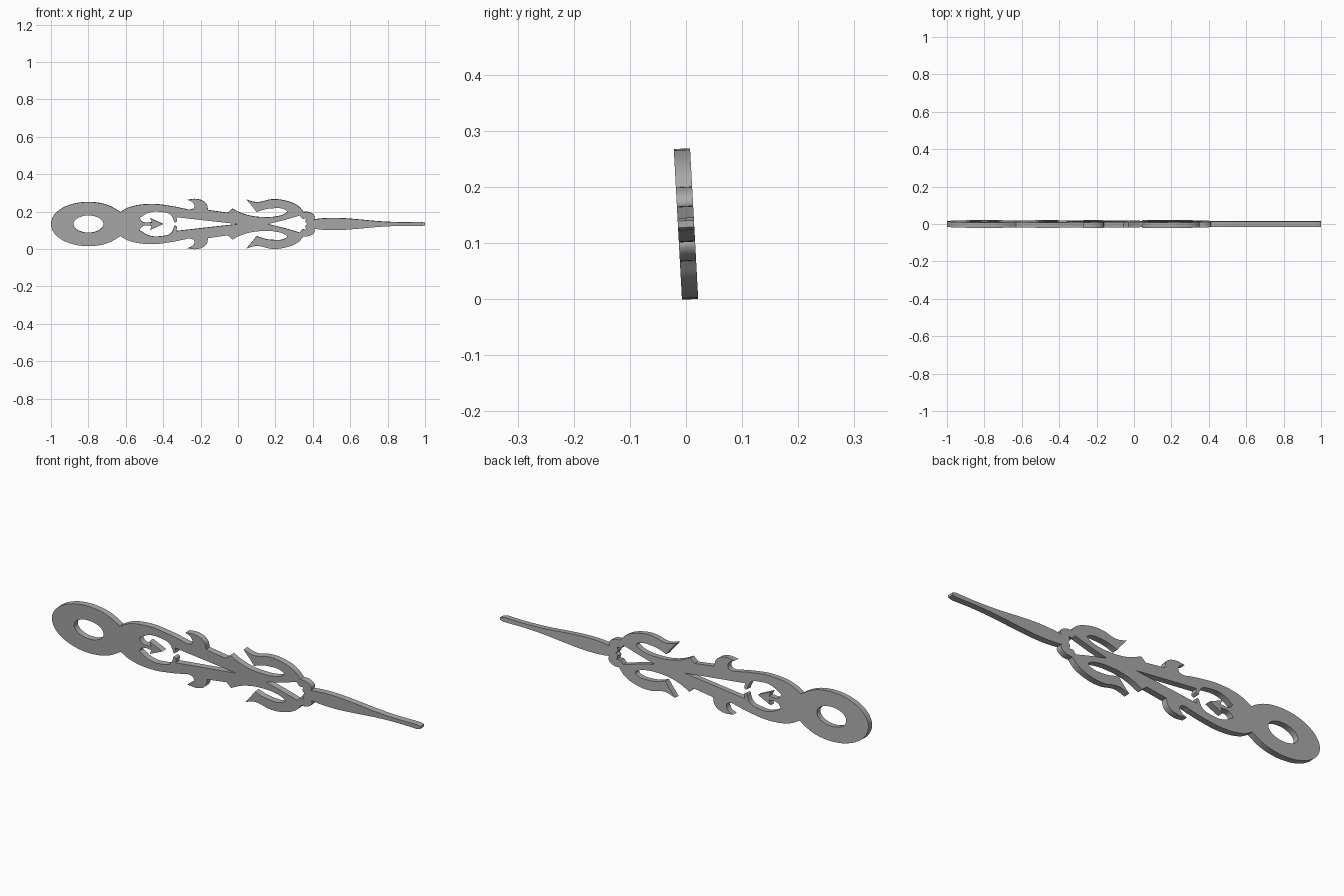
import bpy
import bmesh
import math

if "Cube" in bpy.data.objects:
    bpy.data.objects.remove(bpy.data.objects["Cube"], do_unlink=True)

HALF_THICKNESS = 0.0145
TILT = math.radians(3.1)
SMOOTH, SHARP = "AUTO", "VECTOR"


def smooth(*points):
    return [(x, h, SMOOTH) for x, h in points]


def sharp(*points):
    return [(x, h, SHARP) for x, h in points]


def ellipse(rx, rz, start, end, steps):
    """Arc of the hub, as smooth points; angles in degrees."""
    angles = [math.radians(start + (end - start) * i / steps) for i in range(steps + 1)]
    return smooth(*[(-0.8 + rx * math.cos(a), rz * math.sin(a)) for a in angles])


def mirrored(half):
    """Close a half outline by reflecting it across the long axis."""
    other = [(x, -h, kind) for x, h, kind in reversed(half) if abs(h) > 0.0001]
    return half + other


def add_outline(curve, points):
    spline = curve.splines.new("BEZIER")
    spline.bezier_points.add(len(points) - 1)
    spline.use_cyclic_u = True
    spline.resolution_u = 6
    for knot, (x, h, kind) in zip(spline.bezier_points, points):
        knot.co = (x, h, 0)
        knot.handle_left_type = knot.handle_right_type = kind


# Round hub up to where the scrollwork joins it
hub = ellipse(0.2, 0.118, 180, 38, 7)

# Scroll body with its curled barb
scroll = sharp((-0.63, 0.064))
scroll += smooth((-0.58, 0.09), (-0.47, 0.107), (-0.37, 0.098), (-0.29, 0.083),
                 (-0.26, 0.077), (-0.235, 0.088), (-0.24, 0.113))
scroll += sharp((-0.27, 0.13))
scroll += smooth((-0.215, 0.133), (-0.17, 0.11))
scroll += sharp((-0.16, 0.075), (-0.055, 0.06), (-0.03, 0.082))

# Waist, and the open channel under the wing
waist = smooth((0.02, 0.058), (0.08, 0.042), (0.14, 0.037), (0.2, 0.04),
               (0.25, 0.055), (0.262, 0.067), (0.24, 0.082), (0.19, 0.085),
               (0.14, 0.078))

# Wing swept back from the collar
wing = sharp((0.1, 0.064))
wing += smooth((0.08, 0.09))
wing += sharp((0.045, 0.131))
wing += smooth((0.1, 0.117), (0.18, 0.132), (0.25, 0.126), (0.32, 0.098))

# Collar and slender pointer
pointer = sharp((0.35, 0.066))
pointer += smooth((0.385, 0.062), (0.41, 0.04))
pointer += sharp((0.407, 0.025))
pointer += smooth((0.45, 0.03), (0.53, 0.032), (0.64, 0.025), (0.75, 0.015), (0.86, 0.01))
pointer += sharp((0.98, 0.011), (1, 0.006))

# Long slot opening into the crescents around the small arrow
slot = sharp((0, 0), (-0.33, 0.037), (-0.325, 0.015))
slot += smooth((-0.338, 0.009), (-0.345, 0.025), (-0.36, 0.05), (-0.41, 0.065), (-0.47, 0.063))
slot += sharp((-0.527, 0.033))
slot += smooth((-0.51, 0.012))
slot += sharp((-0.46, 0.009), (-0.47, 0.032), (-0.4, 0))

# Notched opening behind the collar
opening = sharp((0.16, 0))
opening += smooth((0.24, 0.02))
opening += sharp((0.33, 0.046), (0.345, 0.028), (0.365, 0.03), (0.36, 0.012), (0.37, 0))

# Flat plate with its openings
curve = bpy.data.curves.new("hand_outline", "CURVE")
curve.dimensions = "2D"
curve.fill_mode = "BOTH"
curve.extrude = HALF_THICKNESS
add_outline(curve, mirrored(hub + scroll + waist + wing + pointer))
add_outline(curve, mirrored(slot))
add_outline(curve, mirrored(opening))
add_outline(curve, ellipse(0.08, 0.046, 0, 330, 11))

hand = bpy.data.objects.new("ornate_hand", curve)
bpy.context.collection.objects.link(hand)
bpy.ops.object.select_all(action="DESELECT")
hand.select_set(True)
bpy.context.view_layer.objects.active = hand
bpy.ops.object.convert(target="MESH")
hand = bpy.context.object
hand.name = "ornate_hand"

# Weld the rims
bm = bmesh.new()
bm.from_mesh(hand.data)
bmesh.ops.remove_doubles(bm, verts=bm.verts, dist=0.0001)
bmesh.ops.recalc_face_normals(bm, faces=bm.faces)
bm.to_mesh(hand.data)
bm.free()

# Stand the plate up with its slight lean
hand.rotation_euler.x = math.pi / 2 + TILT
hand.location.z = 0.134
bpy.ops.object.shade_smooth_by_angle(angle=math.radians(30))

# Grey metal
metal = bpy.data.materials.new("grey_metal")
metal.use_nodes = True
grey = (0.4, 0.4, 0.4, 1)
metal.diffuse_color = grey
metal.node_tree.nodes["Principled BSDF"].inputs["Base Color"].default_value = grey
hand.data.materials.clear()
hand.data.materials.append(metal)
